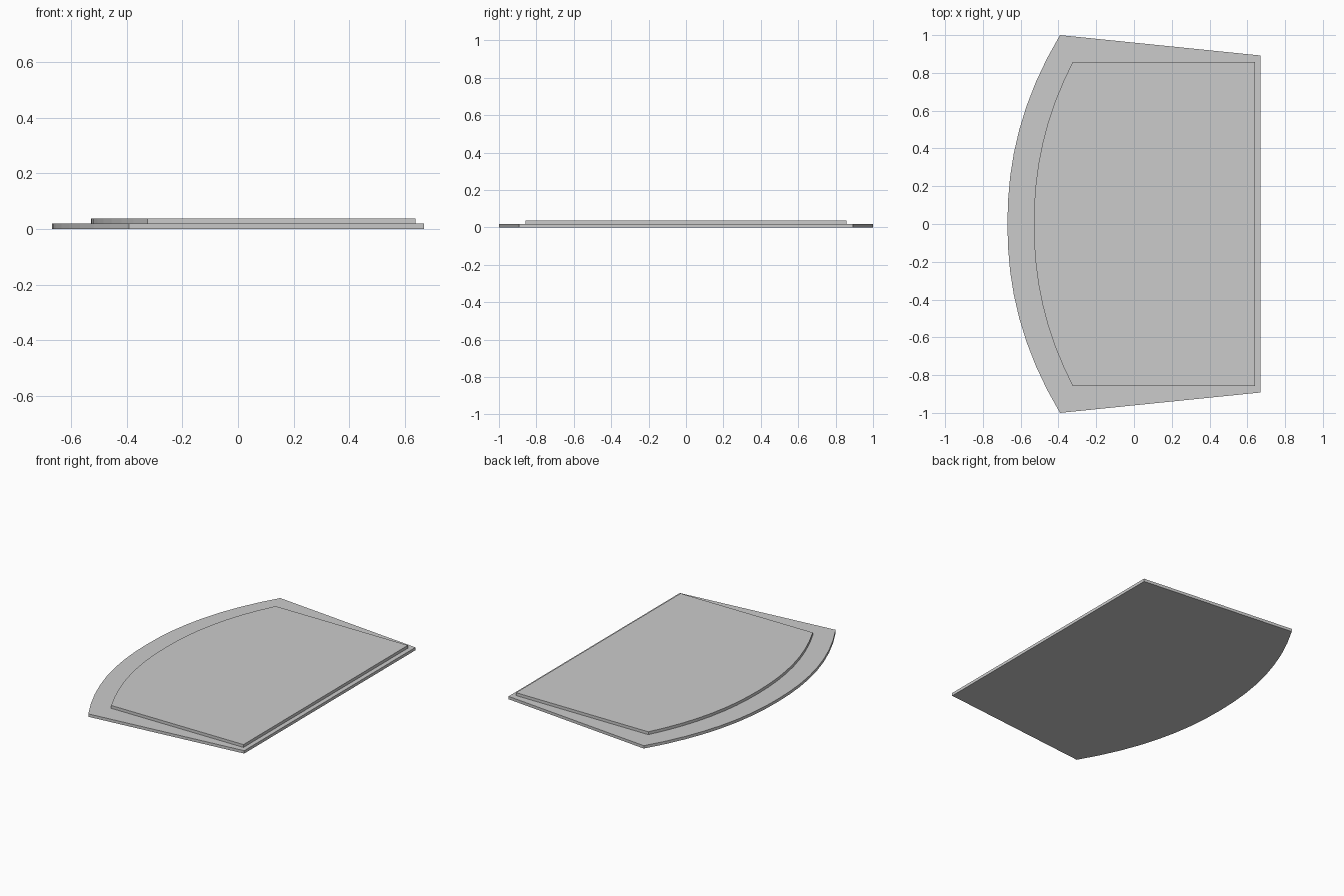
import bpy, bmesh

if "Cube" in bpy.data.objects:
    bpy.data.objects.remove(bpy.data.objects["Cube"])

SEGMENTS = 16
THICK = 0.019


def slab(name, apex_x, corner_x, corner_y, right_x, right_y, z0):
    """Extruded plate with a bowed left edge and a straight right edge."""
    outline = []
    for i in range(SEGMENTS + 1):
        t = 1 - 2 * i / SEGMENTS
        outline.append((apex_x + (corner_x - apex_x) * abs(t) ** 2.15, corner_y * t))
    outline += [(right_x, -right_y), (right_x, right_y)]

    bm = bmesh.new()
    face = bm.faces.new([bm.verts.new((x, y, z0)) for x, y in outline])
    top = bmesh.ops.extrude_face_region(bm, geom=[face], use_keep_orig=True)
    verts = [v for v in top["geom"] if isinstance(v, bmesh.types.BMVert)]
    bmesh.ops.translate(bm, verts=verts, vec=(0, 0, THICK))
    bmesh.ops.recalc_face_normals(bm, faces=bm.faces)
    mesh = bpy.data.meshes.new(name)
    bm.to_mesh(mesh)
    bm.free()
    obj = bpy.data.objects.new(name, mesh)
    bpy.context.collection.objects.link(obj)
    return obj


# Wide lower plate with tapering sides
slab("base_plate", -0.67, -0.392, 1.0, 0.67, 0.892, 0.0)
# Smaller raised plate with parallel sides
slab("raised_plate", -0.53, -0.325, 0.857, 0.64, 0.857, THICK)
